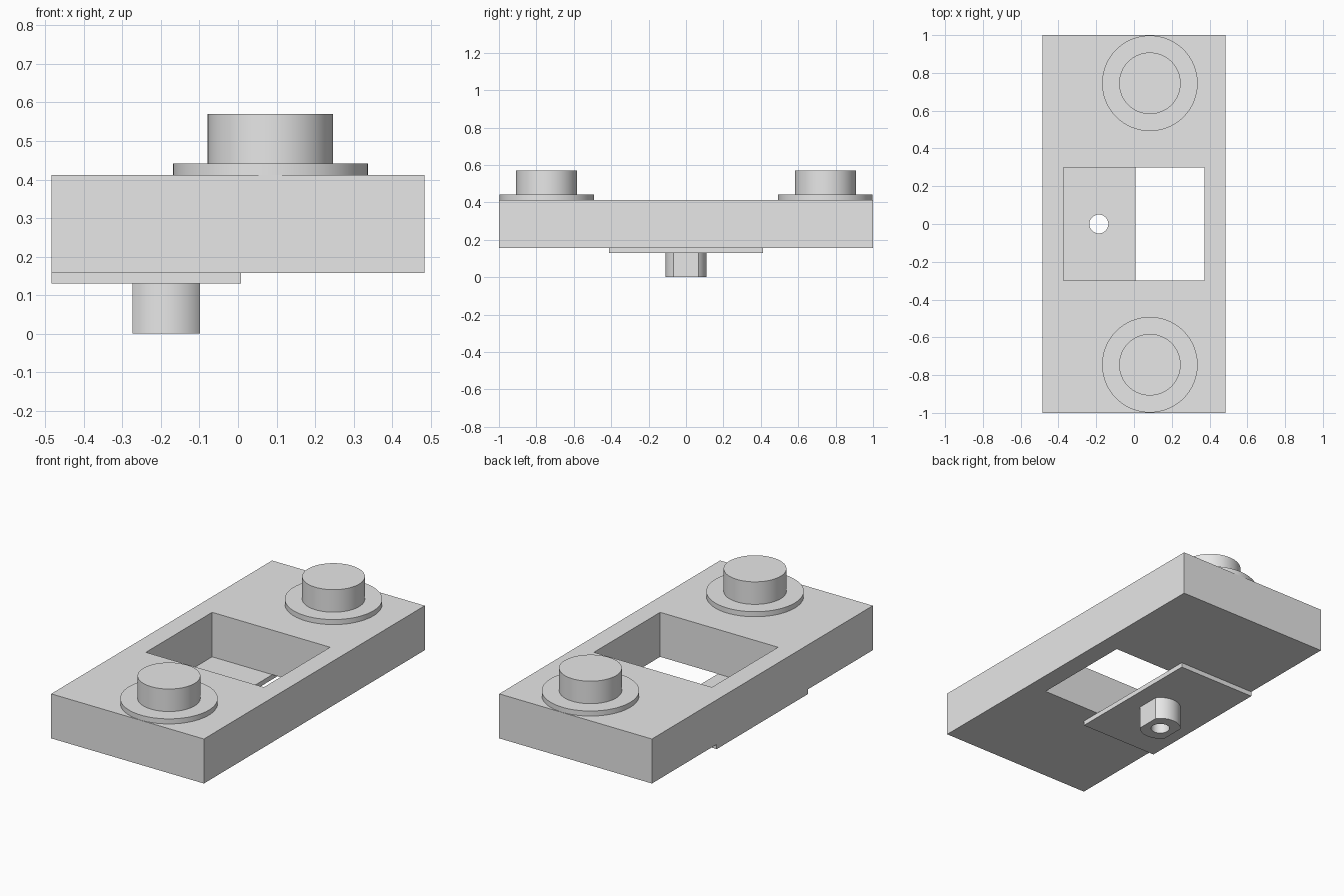
import bpy, bmesh, math

cube = bpy.data.objects.get("Cube")
if cube:
    bpy.data.objects.remove(cube, do_unlink=True)

grey = bpy.data.materials.new("light_grey")
grey.use_nodes = True
grey.diffuse_color = (0.8, 0.8, 0.8, 1)
grey.node_tree.nodes["Principled BSDF"].inputs["Base Color"].default_value = (0.8, 0.8, 0.8, 1)


def prism(name, outline, z0, z1):
    """Extrude a counter-clockwise outline from z0 up to z1."""
    bm = bmesh.new()
    face = bm.faces.new([bm.verts.new((x, y, z0)) for x, y in outline])
    top = bmesh.ops.extrude_face_region(bm, geom=[face], use_keep_orig=True)["geom"]
    for v in top:
        if isinstance(v, bmesh.types.BMVert):
            v.co.z = z1
    bmesh.ops.recalc_face_normals(bm, faces=bm.faces)
    mesh = bpy.data.meshes.new(name)
    bm.to_mesh(mesh)
    bm.free()
    mesh.materials.append(grey)
    obj = bpy.data.objects.new(name, mesh)
    bpy.context.collection.objects.link(obj)
    return obj


def rect(x0, x1, half_y):
    return [(x0, -half_y), (x1, -half_y), (x1, half_y), (x0, half_y)]


def arc(cx, cy, r, start, end, steps):
    angles = [start + (end - start) * i / steps for i in range(steps + 1)]
    return [(cx + r * math.cos(a), cy + r * math.sin(a)) for a in angles]


def circle(cx, cy, r, steps=64):
    return arc(cx, cy, r, 0, math.tau, steps)[:-1]


def select(obj):
    bpy.ops.object.select_all(action='DESELECT')
    obj.select_set(True)
    bpy.context.view_layer.objects.active = obj


def cut(obj, outline):
    """Cut a vertical opening right through an object."""
    cutter = prism("cutter", outline, -1, 1)
    cutter.hide_render = True
    mod = obj.modifiers.new("opening", 'BOOLEAN')
    mod.operation = 'DIFFERENCE'
    mod.solver = 'EXACT'
    mod.object = cutter
    select(obj)
    bpy.ops.object.modifier_apply(modifier=mod.name)
    bpy.data.objects.remove(cutter, do_unlink=True)


def smooth(obj):
    select(obj)
    bpy.ops.object.shade_smooth_by_angle(angle=math.radians(30))


BASE, TOP, TAB = 0.157, 0.412, 0.13

# Main block with its rectangular window
body = prism("body", rect(-0.484, 0.484, 1.0), BASE, TOP)
cut(body, rect(-0.374, 0.374, 0.3))

# Thin tab under the block, pierced by the shaft hole
hole_x = -0.186
hole = circle(hole_x, 0, 0.05, 48)
tab = prism("mounting_tab", rect(-0.484, 0.008, 0.413), TAB, BASE)
cut(tab, hole)
smooth(tab)

# Round boss with two flat sides
radius, flat = 0.11, 0.088
a = math.acos(flat / radius)
outline = (arc(hole_x, 0, radius, a, math.pi - a, 24)
           + arc(hole_x, 0, radius, math.pi + a, math.tau - a, 24))
boss = prism("flat_sided_boss", outline, 0, TAB)
cut(boss, hole)
smooth(boss)

# Flanged buttons on top, front and back
for side, sign in (("front", -1), ("back", 1)):
    y = 0.745 * sign
    smooth(prism(side + "_flange", circle(0.084, y, 0.253, 96), TOP, 0.441))
    smooth(prism(side + "_button", circle(0.084, y, 0.163), 0.441, 0.57))
